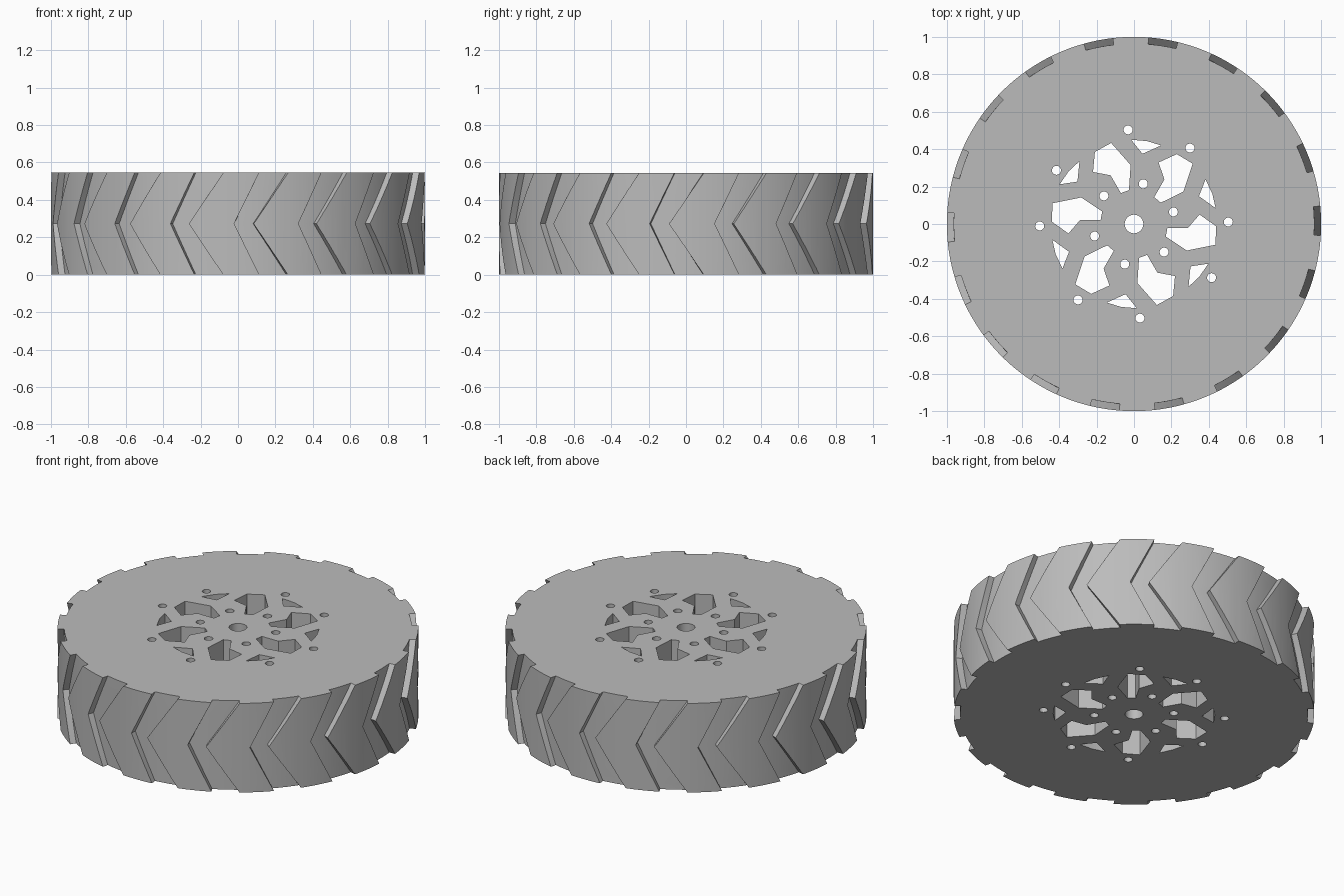
import bpy, bmesh
from math import cos, sin, radians, tau
from mathutils import Matrix

HEIGHT, GROOVES = 0.545, 18

if "Cube" in bpy.data.objects:
    bpy.data.objects.remove(bpy.data.objects["Cube"])

grey = bpy.data.materials.new("tyre_grey")
grey.use_nodes = True
colour = (0.5, 0.5, 0.5, 1)
grey.diffuse_color = colour
grey.node_tree.nodes["Principled BSDF"].inputs["Base Color"].default_value = colour


def make_object(name, bm):
    bmesh.ops.recalc_face_normals(bm, faces=bm.faces)
    mesh = bpy.data.meshes.new(name)
    bm.to_mesh(mesh)
    bm.free()
    mesh.materials.append(grey)
    obj = bpy.data.objects.new(name, mesh)
    bpy.context.collection.objects.link(obj)
    return obj


def ring(radius, segments, cx=0, cy=0):
    return [(cx + radius * cos(tau * i / segments), cy + radius * sin(tau * i / segments))
            for i in range(segments)]


def prism(bm, outline, bottom, top):
    """Closed upright prism over an outline."""
    face = bm.faces.new([bm.verts.new((x, y, bottom)) for x, y in outline])
    extruded = bmesh.ops.extrude_face_region(bm, geom=[face], use_keep_orig=True)
    verts = [g for g in extruded["geom"] if isinstance(g, bmesh.types.BMVert)]
    bmesh.ops.translate(bm, verts=verts, vec=(0, 0, top - bottom))


def turned(outline, degrees):
    c, s = cos(radians(degrees)), sin(radians(degrees))
    return [(x * c - y * s, x * s + y * c) for x, y in outline]


def chevron(bm, centre, inner=0.964, outer=1.06, rows=10, cols=4):
    """V-shaped groove cutter wrapped round the rim, narrowest at mid height."""
    grid = []
    for r in range(rows + 1):
        t = (2 * r / rows - 1) * 1.08
        left = centre - 12.2 + 7.7 * abs(t)
        right = centre - 6.2 + 10.7 * abs(t)
        row = []
        for c in range(cols + 1):
            a = radians(left + (right - left) * c / cols)
            row.append(bm.verts.new((inner * cos(a), inner * sin(a), HEIGHT * (1 + t) / 2)))
        grid.append(row)
    faces = [bm.faces.new((grid[r][c], grid[r][c + 1], grid[r + 1][c + 1], grid[r + 1][c]))
             for r in range(rows) for c in range(cols)]
    extruded = bmesh.ops.extrude_face_region(bm, geom=faces, use_keep_orig=True)
    verts = [g for g in extruded["geom"] if isinstance(g, bmesh.types.BMVert)]
    k = outer / inner
    bmesh.ops.transform(bm, matrix=Matrix.Diagonal((k, k, 1, 1)), verts=verts)


# Solid wheel
bm = bmesh.new()
prism(bm, ring(1, 180), 0, HEIGHT)
wheel = make_object("wheel", bm)

# Tread grooves
bm = bmesh.new()
for i in range(GROOVES):
    chevron(bm, 1 + i * 360 / GROOVES)
groove_cutter = make_object("groove_cutter", bm)

# Hub openings: six large windows, six slim windows and round bolt holes
window = [(-.122, .433), (-.018, .315), (-.027, .181), (-.07, .165),
          (-.125, .26), (-.219, .278), (-.209, .385)]
slim_window = [(-.015, .45), (.07, .443), (.145, .42), (.045, .375)]
holes = [ring(.05, 32)]
for i in range(6):
    holes += [turned(window, 60 * i), turned(slim_window, 60 * i),
              turned(ring(.024, 20, .22), 17 + 60 * i)]
for angle in (1.2, 53.6, 93.6, 145.3):
    holes += [turned(ring(.024, 20, .504), angle + half) for half in (0, 180)]
bm = bmesh.new()
for outline in holes:
    prism(bm, outline, -.05, HEIGHT + .05)
hole_cutter = make_object("hole_cutter", bm)

# Cut the wheel, then drop the cutters
bpy.ops.object.select_all(action="DESELECT")
bpy.context.view_layer.objects.active = wheel
wheel.select_set(True)
for cutter in (groove_cutter, hole_cutter):
    cutter.hide_render = True
    cut = wheel.modifiers.new(cutter.name, "BOOLEAN")
    cut.operation, cut.solver, cut.object = "DIFFERENCE", "EXACT", cutter
    bpy.ops.object.modifier_apply(modifier=cut.name)
    bpy.data.objects.remove(cutter)
bpy.ops.object.shade_smooth_by_angle(angle=radians(25))
